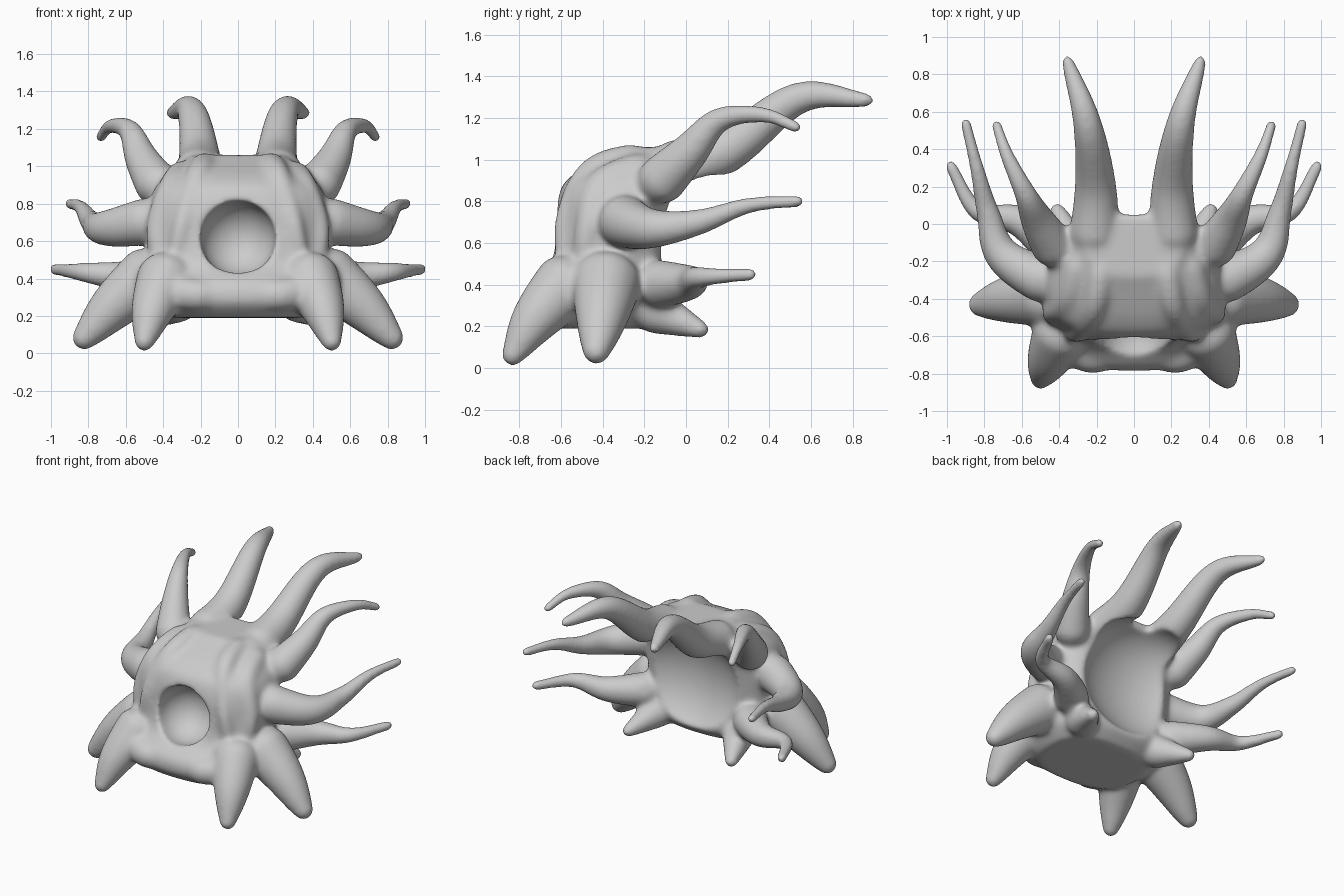
import bpy, bmesh, math
from mathutils import Vector

if "Cube" in bpy.data.objects:
    bpy.data.objects.remove(bpy.data.objects["Cube"])

bm = bmesh.new()
TAU = 2 * math.pi


def skin(rings):
    """Bridge point rings into a closed solid."""
    vs = [[bm.verts.new(p) for p in r] for r in rings]
    n = len(vs[0])
    for a, b in zip(vs, vs[1:]):
        for i in range(n):
            j = (i + 1) % n
            bm.faces.new((a[i], a[j], b[j], b[i]))
    bm.faces.new(vs[0][::-1])
    bm.faces.new(vs[-1])


def spline(pts, steps=8):
    """Catmull-Rom through a few points."""
    p = [Vector(q) for q in pts]
    p = [2 * p[0] - p[1]] + p + [2 * p[-1] - p[-2]]
    out = []
    for a, b, c, d in zip(p, p[1:], p[2:], p[3:]):
        for k in range(steps):
            t = k / steps
            out.append((2 * b + (c - a) * t + (2 * a - 5 * b + 4 * c - d) * t * t
                        + (3 * b - a - 3 * c + d) * t ** 3) / 2)
    return out + [p[-2]]


def tube(path, r0, r1, power):
    """Tapered tube with a soft start and a round tip."""
    c = list(path)
    last = len(c) - 1
    rad = [(r1 + (r0 - r1) * (1 - i / last) ** power) * math.sin(min(1, .15 + i / 4) * math.pi / 2)
           for i in range(last + 1)]
    tip, end = (c[-1] - c[-2]).normalized(), c[-1]
    for a in (0.5, 1.0, 1.35):
        c.append(end + tip * r1 * math.sin(a))
        rad.append(r1 * math.cos(a))
    rings, prev, u = [], None, None
    for i, o in enumerate(c):
        t = (c[min(i + 1, len(c) - 1)] - c[max(i - 1, 0)]).normalized()
        u = prev.rotation_difference(t) @ u if prev else t.orthogonal().normalized()
        v, prev = t.cross(u), t
        rings.append([o + rad[i] * (u * math.cos(w) + v * math.sin(w))
                      for w in (TAU * k / 16 for k in range(16))])
    skin(rings)


def limb_pair(r0, r1, power, *pts):
    for side in (1, -1):
        tube(spline([(side * x, y, z) for x, y, z in pts]), r0, r1, power)


# body: rounded-box sections (z, half width, front y, back y)
rings = []
for z, hx, yf, yb in spline([(.19, .36, -.7, -.15), (.27, .45, -.78, -.07), (.37, .47, -.77, -.06),
                             (.5, .48, -.66, -.07), (.8, .47, -.62, -.03), (.93, .41, -.54, .05),
                             (1.06, .25, -.28, .05)], 4):
    ring = []
    for k in range(48):
        ca, sa = math.cos(TAU * k / 48), math.sin(TAU * k / 48)
        ring.append((hx * math.copysign(abs(ca) ** .76, ca),
                     (yf + yb) / 2 + (yb - yf) / 2 * math.copysign(abs(sa) ** .76, sa), z))
    rings.append(ring)
skin(rings)

# horns and side tentacles, top to bottom
limb_pair(.15, .036, .9, (.22, -.2, .92), (.205, .18, 1.04), (.25, .54, 1.295), (.355, .87, 1.285))
limb_pair(.14, .033, 1.9, (.38, -.2, .82), (.51, .01, 1.03), (.58, .16, 1.19), (.68, .37, 1.215),
          (.735, .53, 1.155))
limb_pair(.15, .033, 1.9, (.36, -.36, .73), (.69, -.18, .67), (.78, .06, .7), (.84, .3, .78),
          (.9, .54, .8))
limb_pair(.14, .036, 1.7, (.32, -.22, .4), (.6, .01, .41), (.84, .07, .435), (.98, .31, .45))
# front, side and back feet
limb_pair(.18, .058, .9, (.34, -.48, .5), (.45, -.71, .25), (.5, -.83, .065))
limb_pair(.19, .07, .85, (.36, -.37, .5), (.64, -.4, .275), (.82, -.43, .085))
limb_pair(.15, .046, 1, (.27, -.26, .32), (.41, .07, .185))
# face ridges and chin bulge
limb_pair(.08, .045, 1, (.16, -.15, 1.02), (.21, -.44, .95), (.29, -.57, .72), (.34, -.58, .48))
limb_pair(.09, .05, 1, (.27, -.12, .98), (.35, -.4, .88), (.43, -.47, .66), (.4, -.5, .42))
limb_pair(.08, .1, 1, (.06, -.66, .32), (.22, -.71, .31), (.36, -.64, .34))

bmesh.ops.recalc_face_normals(bm, faces=bm.faces)
mesh = bpy.data.meshes.new("horned_shell")
bm.to_mesh(mesh)
bm.free()
shell = bpy.data.objects.new("horned_shell", mesh)
bpy.context.collection.objects.link(shell)


def cutter(name, loc, scale):
    bpy.ops.mesh.primitive_uv_sphere_add(segments=48, ring_count=24, radius=1, location=loc)
    ob = bpy.context.object
    ob.name, ob.scale = name, scale
    ob.hide_render = True
    ob.display_type = 'WIRE'
    return ob


# round front socket and shallow dished back
cuts = [cutter("socket_cutter", (0, -.61, .615), (.2, .2, .2)),
        cutter("back_cutter", (0, .1, .6), (.47, .3, .4))]


def remesh(size):
    m = shell.modifiers.new("fuse", 'REMESH')
    m.mode, m.voxel_size, m.use_smooth_shade = 'VOXEL', size, True


# fuse parts, carve, re-skin and soften
remesh(.015)
for c in cuts:
    b = shell.modifiers.new("carve", 'BOOLEAN')
    b.operation, b.object, b.solver = 'DIFFERENCE', c, 'EXACT'
remesh(.011)
s = shell.modifiers.new("soften", 'SMOOTH')
s.factor, s.iterations = .5, 36
